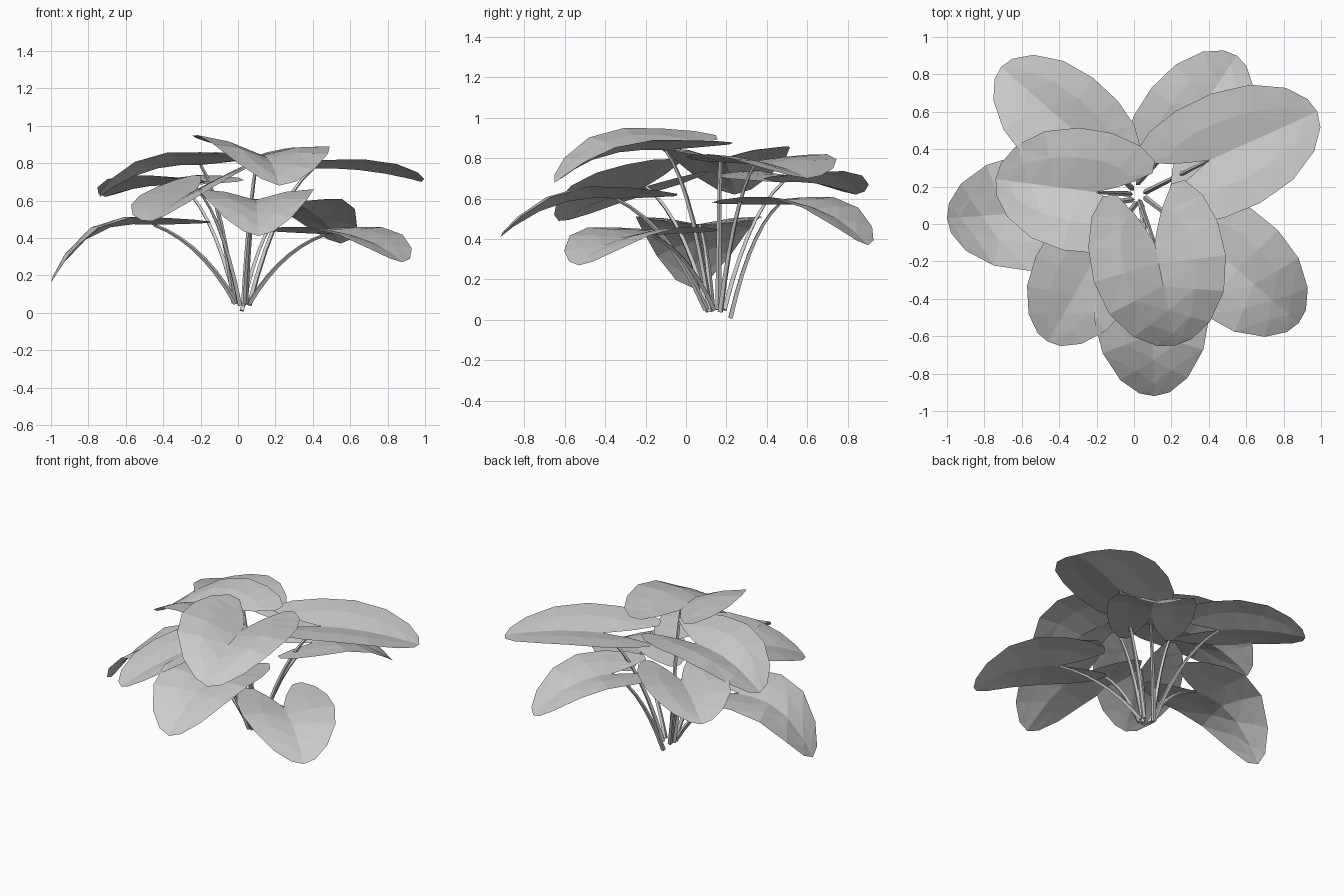
import bpy, bmesh, math
from mathutils import Vector

if "Cube" in bpy.data.objects:
    bpy.data.objects.remove(bpy.data.objects["Cube"])

# half outline of a heart-shaped leaf: (along midrib, share of half width)
OUTLINE = [(0, 0), (-.30, .20), (-.52, .42), (-.53, .62), (-.36, .84),
           (-.08, .98), (.25, 1.0), (.58, .87), (.84, .58), (.97, .26), (1, 0)]
# where each outline point's side vein meets the midrib
RIB = [0, 0, 0, 0, 0, .06, .2, .42, .66, .88, 1]


def add_object(bm, name):
    me = bpy.data.meshes.new(name)
    bm.to_mesh(me)
    bm.free()
    bpy.context.collection.objects.link(bpy.data.objects.new(name, me))


def leaf(name, notch, tip, width, fold, roll, slope, power):
    """Folded leaf from the notch to the tip, drooping along its length."""
    P, T = Vector(notch), Vector(tip)
    axis = Vector((T.x - P.x, T.y - P.y, 0))
    side = Vector((-axis.y, axis.x, 0)).normalized()
    bm = bmesh.new()
    cache = {}

    def vert(u, s):
        t = abs(s)
        z = slope * u + (T.z - P.z - slope) * max(u, 0) ** power
        z += fold * (1.9 * t - .9 * t * t) * (1 - .6 * max(u, 0) ** 3) + roll * s
        co = P + axis * u + side * (s * width) + Vector((0, 0, z))
        key = tuple(round(c, 4) for c in co)
        if key not in cache:
            cache[key] = bm.verts.new(co)
        return cache[key]

    for sign in (1, -1):
        rows = []
        for (u, s), r in zip(OUTLINE, RIB):
            rows.append([vert(r, 0), vert(r + (u - r) * .55, sign * s * .52), vert(u, sign * s)])
        for a, b in zip(rows, rows[1:]):
            for j in range(2):
                quad = [a[j], a[j + 1], b[j + 1], b[j]]
                if sign > 0:
                    quad.reverse()
                quad = list(dict.fromkeys(quad))
                if len(quad) > 2:
                    bm.faces.new(quad)
    # keep the upper side as the front
    bmesh.ops.triangulate(bm, faces=[f for f in bm.faces if len(f.verts) > 3])
    for f in bm.faces:
        f.normal_update()
        if f.normal.z < 0:
            f.normal_flip()
    add_object(bm, name)


def stalk(name, base, end, lean):
    """Four-sided tapering stalk arching from the root to the leaf notch."""
    A, C = Vector(base), Vector(end)
    d = C - A
    B = A + Vector((d.x * lean, d.y * lean, d.z * .78))
    bm = bmesh.new()
    rings, n = [], 7
    for i in range(n + 1):
        t = i / n
        p = A * (1 - t) ** 2 + B * 2 * t * (1 - t) + C * t * t
        tan = ((B - A) * (1 - t) + (C - B) * t).normalized()
        x = tan.cross(Vector((-d.y, d.x, 0))).normalized()
        y = tan.cross(x)
        r = .015 - .007 * t
        rings.append([bm.verts.new(p + x * r * math.cos(k * math.pi / 2) + y * r * math.sin(k * math.pi / 2))
                      for k in range(4)])
    for a, b in zip(rings, rings[1:]):
        for k in range(4):
            bm.faces.new((a[k], a[(k + 1) % 4], b[(k + 1) % 4], b[k]))
    bm.faces.new(rings[0])
    bm.faces.new(rings[-1])
    bmesh.ops.recalc_face_normals(bm, faces=bm.faces)
    add_object(bm, name)


# name, notch, tip, half width, fold, roll, slope, droop power, stalk base
LEAVES = [
    ("front_top", (.11, -.10, .84), (.22, -.65, .68), .36, .08, -.03, .02, 2.6, (.03, .12, .04)),
    ("front_low", (.09, -.35, .60), (.11, -.92, .41), .31, .06, 0, .05, 2.2, (.04, .10, .05)),
    ("right_top", (.40, .34, .77), (.98, .60, .70), .32, .05, 0, .03, 1.9, (.06, .17, .04)),
    ("back_right", (.25, .46, .57), (.55, .90, .37), .28, .04, 0, .04, 2.2, (.02, .22, .01)),
    ("back_left", (-.30, .48, .68), (-.71, .84, .62), .28, .055, 0, .03, 2, (-.01, .19, .05)),
    ("left_top", (-.20, .17, .79), (-.74, .24, .62), .33, .07, 0, .02, 2.3, (-.02, .16, .05)),
    ("left_low", (-.45, .07, .47), (-1.0, .03, .16), .31, .04, 0, .03, 3, (-.01, .13, .05)),
    ("front_left", (-.22, -.20, .66), (-.46, -.63, .49), .28, .05, .05, -.12, 2.5, (.01, .11, .04)),
    ("front_right", (.47, -.17, .42), (.88, -.53, .27), .30, .04, 0, .02, 2.3, (.06, .14, .05)),
]
for name, notch, tip, w, fold, roll, slope, power, base in LEAVES:
    leaf(name + "_leaf", notch, tip, w, fold, roll, slope, power)
    stalk(name + "_stalk", base, notch, .42)
